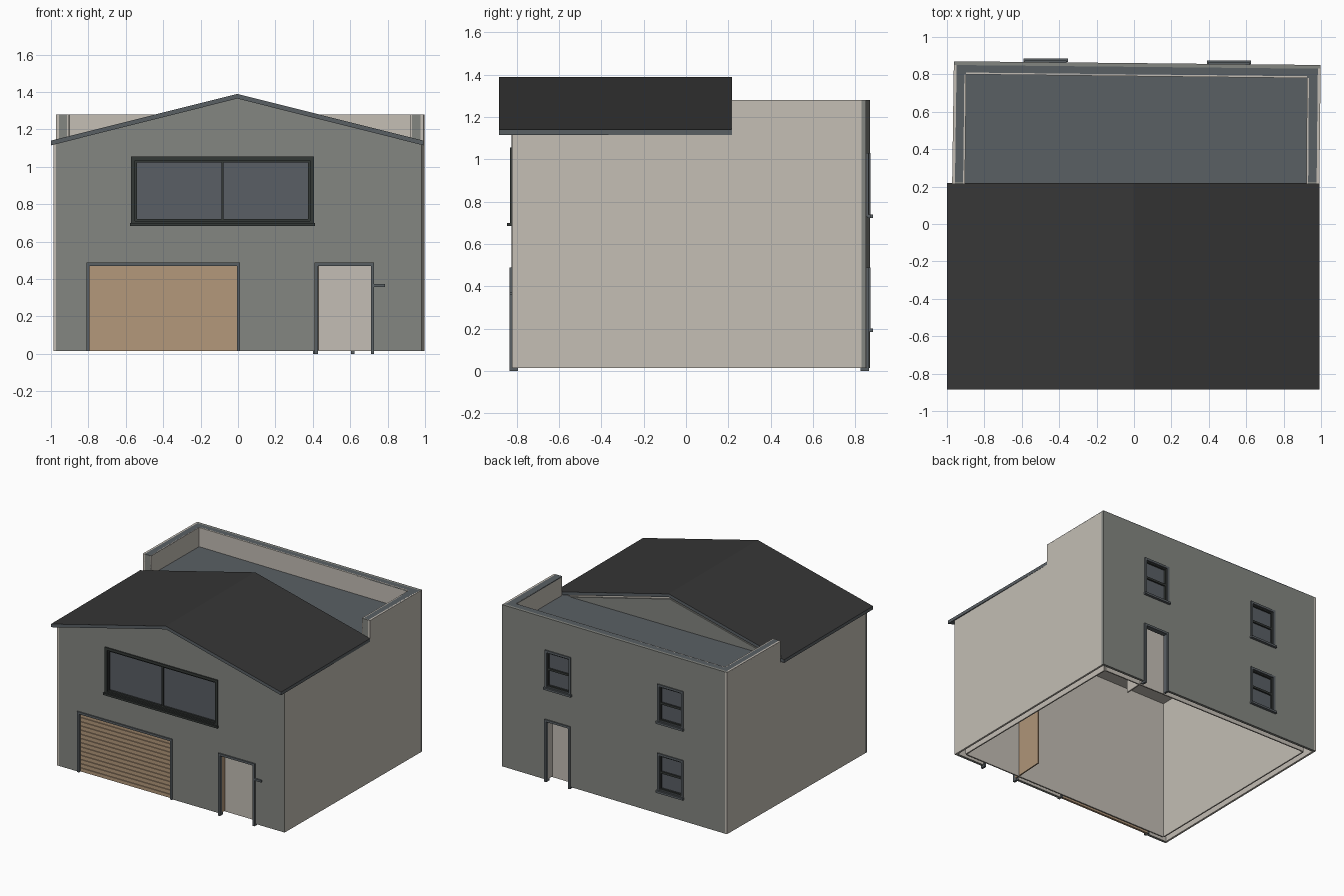
import bpy, bmesh
from mathutils import Vector

if "Cube" in bpy.data.objects:
    bpy.data.objects.remove(bpy.data.objects["Cube"])


def material(name, srgb):
    lin = [((c / 255 + 0.055) / 1.055) ** 2.4 for c in srgb] + [1]
    m = bpy.data.materials.new(name)
    m.use_nodes = True
    m.diffuse_color = lin
    bsdf = m.node_tree.nodes["Principled BSDF"]
    bsdf.inputs["Base Color"].default_value = lin
    return m


GREY = material("grey render", (132, 134, 129))
BEIGE = material("beige plaster", (196, 190, 181))
SLATE = material("slate trim", (90, 96, 100))
ROOF = material("dark roofing", (54, 54, 54))
TAN = material("tan timber", (179, 152, 123))
BLACK = material("charcoal frame", (52, 56, 54))
GLASS = material("window glass", (90, 95, 101))


def finish(name, bm, mats, rule=None):
    bmesh.ops.recalc_face_normals(bm, faces=bm.faces)
    bm.normal_update()
    if rule:
        for f in bm.faces:
            f.material_index = rule(f.normal)
    me = bpy.data.meshes.new(name)
    bm.to_mesh(me)
    bm.free()
    for m in mats:
        me.materials.append(m)
    ob = bpy.data.objects.new(name, me)
    bpy.context.collection.objects.link(ob)
    return ob


def slab(name, pts, offset, *mats, rule=None):
    """Extrude a flat polygon by an offset vector."""
    bm = bmesh.new()
    face = bm.faces.new([bm.verts.new(p) for p in pts])
    new = bmesh.ops.extrude_face_region(bm, geom=[face], use_keep_orig=True)["geom"]
    bmesh.ops.translate(bm, vec=offset, verts=[v for v in new if isinstance(v, bmesh.types.BMVert)])
    return finish(name, bm, mats, rule)


def boxes(name, bounds, mat):
    """One object from several (x0, x1, y0, y1, z0, z1) boxes."""
    bm = bmesh.new()
    for x0, x1, y0, y1, z0, z1 in bounds:
        vs = bmesh.ops.create_cube(bm, size=1)["verts"]
        for v in vs:
            v.co = Vector(((x0, x1)[v.co.x > 0], (y0, y1)[v.co.y > 0], (z0, z1)[v.co.z > 0]))
    return finish(name, bm, [mat])


def ring(x0, x1, z0, z1, ya, yb, w, bottom=True):
    ya, yb = sorted((ya, yb))
    parts = [(x0, x0 + w, ya, yb, z0, z1), (x1 - w, x1, ya, yb, z0, z1), (x0, x1, ya, yb, z1 - w, z1)]
    if bottom:
        parts.append((x0, x1, ya, yb, z0, z0 + w))
    return parts


def cut(wall, holes):
    """Cut rectangular openings (x0, x1, z0, z1) through a wall."""
    y = sum((wall.matrix_world @ v.co).y for v in wall.data.vertices) / len(wall.data.vertices)
    tool = boxes("opening_cutter", [(a, b, y - 0.1, y + 0.1, c, d) for a, b, c, d in holes], GREY)
    mod = wall.modifiers.new("openings", "BOOLEAN")
    mod.operation, mod.solver, mod.object = "DIFFERENCE", "EXACT", tool
    bpy.context.view_layer.objects.active = wall
    bpy.ops.object.modifier_apply(modifier=mod.name)
    bpy.data.objects.remove(tool)


# Plan corners, levels and the shared roof line
FL, FR, BR, BL = (-0.987, -0.825), (0.98, -0.823), (0.998, 0.85), (-0.963, 0.87)
IFL, IFR, IBR, IBL = (-0.915, -0.765), (0.915, -0.765), (0.925, 0.78), (-0.897, 0.8)
BASE, DECK, TOP, STEP = 0.015, 1.13, 1.28, 0.215
RIDGE, EAVE, THICK = 1.39, 1.14, 0.025


def under(x):
    return RIDGE - THICK - (RIDGE - EAVE) * abs(x + 0.004)


def along(a, b, y):
    return a[0] + (b[0] - a[0]) * (y - a[1]) / (b[1] - a[1])


# Gabled roof: dark on top, slate fascia
slab("gabled_roof",
     [(-1, -0.884, EAVE), (-0.004, -0.884, RIDGE), (0.992, -0.884, EAVE),
      (0.992, -0.884, EAVE - THICK), (-0.004, -0.884, RIDGE - THICK), (-1, -0.884, EAVE - THICK)],
     (0, 1.102, 0), ROOF, SLATE, rule=lambda n: 0 if n.z > 0.5 else 1)

# Front and back walls, plastered on the inside
front = slab("front_wall",
             [(*FL, BASE), (*FR, BASE), (*FR, under(FR[0])), (-0.004, FL[1], under(-0.004)), (*FL, under(FL[0]))],
             (0, 0.02, 0), GREY, BEIGE, rule=lambda n: 1 if n.y > 0.5 else 0)
back = slab("back_wall", [(*BL, BASE), (*BR, BASE), (*BR, TOP), (*BL, TOP)],
            (0, -0.02, 0), GREY, BEIGE, rule=lambda n: 1 if n.y < -0.5 else 0)

# Side walls step up to the parapet
for name, f, b, fi, bi, s in (("left", FR, BR, IFR, IBR, 1), ("right", FL, BL, IFL, IBL, -1)):
    xs, xi = along(f, b, STEP), along(fi, bi, STEP)
    slab(name + "_side_wall",
         [(*f, BASE), (*b, BASE), (*b, TOP), (xs, STEP, TOP), (xs, STEP, under(xs)), (*f, under(f[0]))],
         (-0.015 * s, 0, 0), BEIGE)
    slab(name + "_inner_wall",
         [(*fi, BASE), (*bi, BASE), (*bi, TOP), (xi, STEP, TOP), (xi, STEP, DECK), (*fi, DECK)],
         (0.01 * s, 0, 0), BEIGE)
    slab(name + "_parapet_end", [(xs, STEP, DECK - 0.02), (xi, STEP, DECK - 0.02), (xi, STEP, TOP), (xs, STEP, TOP)],
         (0, 0.01, 0), GREY)

# Inner lining and flat roof deck
slab("back_inner_wall", [(*IBL, BASE), (*IBR, BASE), (*IBR, TOP), (*IBL, TOP)], (0, 0.01, 0), BEIGE)
slab("front_inner_wall", [(*IFL, BASE), (*IFR, BASE), (*IFR, DECK), (*IFL, DECK)], (0, -0.01, 0), BEIGE)
slab("flat_roof_deck", [(*p, DECK) for p in (IFL, IFR, IBR, IBL)], (0, 0, -0.02),
     SLATE, BEIGE, rule=lambda n: 0 if n.z > 0.5 else 1)

# Parapet coping
slab("parapet_coping",
     [(*p, TOP) for p in ((along(FL, BL, STEP), STEP), BL, BR, (along(FR, BR, STEP), STEP),
                          (along(IFR, IBR, STEP), STEP), IBR, IBL, (along(IFL, IBL, STEP), STEP))],
     (0, 0, -0.008), SLATE)

# Rear gable: plaster strip under the roof, grey wall below
for name, y, drop, mat in (("gable_plaster", 0.185, 0, BEIGE), ("rear_gable_wall", 0.195, 0.02, GREY)):
    slab(name, [(-0.9, y, DECK - 0.01), (0.92, y, DECK - 0.01), (0.92, y, under(0.92) - drop),
                (-0.004, y, under(0) - drop), (-0.9, y, under(-0.9) - drop)], (0, 0.01, 0), mat)


def window(name, x0, x1, z0, z1, y, s, w, frame, upright):
    """Framed window; s is the outward y direction."""
    boxes(name + "_frame", ring(x0, x1, z0, z1, y + 0.008 * s, y - 0.03 * s, w), frame)
    a, b, c, d = x0 + w, x1 - w, z0 + w, z1 - w
    bar = ring(a, b, c, d, y - 0.004 * s, y - 0.03 * s, w * 0.55)
    ym = sorted((y - 0.006 * s, y - 0.03 * s))
    xm, zm = (a + b) / 2, (c + d) / 2
    bar.append((xm - 0.006, xm + 0.006, *ym, c, d) if upright else (a, b, *ym, zm - 0.008, zm + 0.008))
    boxes(name + "_sash", bar, BLACK)
    boxes(name + "_glass", [(a, b, *sorted((y - 0.018 * s, y - 0.024 * s)), c, d)], GLASS)
    boxes(name + "_sill", [(x0 - 0.006, x1 + 0.006, *sorted((y + 0.02 * s, y)), z0 - 0.006, z0 + 0.01)], frame)


# Windows
def back_y(x):
    return 0.86 - 0.0102 * (x - 0.017)


window("front_window", -0.572, 0.405, 0.69, 1.055, -0.825, -1, 0.02, BLACK, True)
back_windows = [("upper_left", 0.395, 0.62, 0.73), ("upper_right", -0.585, -0.36, 0.73), ("lower_right", -0.585, -0.36, 0.19)]
for label, x0, x1, z0 in back_windows:
    window(label + "_back_window", x0, x1, z0, z0 + 0.3, back_y((x0 + x1) / 2), 1, 0.017, SLATE, False)

# Door frames
for name, x0, x1, z0, y, s in (("garage", -0.81, 0.012, BASE, -0.825, -1), ("front_door", 0.41, 0.727, 0, -0.825, -1),
                               ("back_door", 0.40, 0.622, 0, back_y(0.5), 1)):
    boxes(name + "_frame", ring(x0, x1, z0, 0.488, y + 0.009 * s, y - 0.03 * s, 0.017, False), SLATE)

# Openings
cut(front, [(-0.56, 0.39, 0.7, 1.045), (-0.8, 0.002, -0.1, 0.478), (0.42, 0.717, -0.1, 0.478)])
cut(back, [(x0 + 0.01, x1 - 0.01, z0 + 0.01, z0 + 0.29) for _, x0, x1, z0 in back_windows] + [(0.41, 0.612, -0.1, 0.478)])

# Slatted garage door
slats, low, pitch = 14, BASE, 0.46 / 14
boxes("garage_door", [(-0.795, -0.003, -0.806, -0.796, low, 0.475)]
      + [(-0.795, -0.003, -0.813, -0.806, low + i * pitch, low + (i + 0.82) * pitch) for i in range(slats)], TAN)

# Open doors swung inward, and the front lever
slab("front_door", [(0.428, -0.81, 0.02), (0.443, -0.54, 0.02), (0.443, -0.54, 0.472), (0.428, -0.81, 0.472)],
     (-0.01, 0, 0), TAN)
slab("back_door", [(0.604, 0.845, 0.02), (0.592, 0.64, 0.02), (0.592, 0.64, 0.472), (0.604, 0.845, 0.472)],
     (0.01, 0, 0), BEIGE)
boxes("front_lever", [(0.727, 0.785, -0.835, -0.823, 0.358, 0.374)], SLATE)
